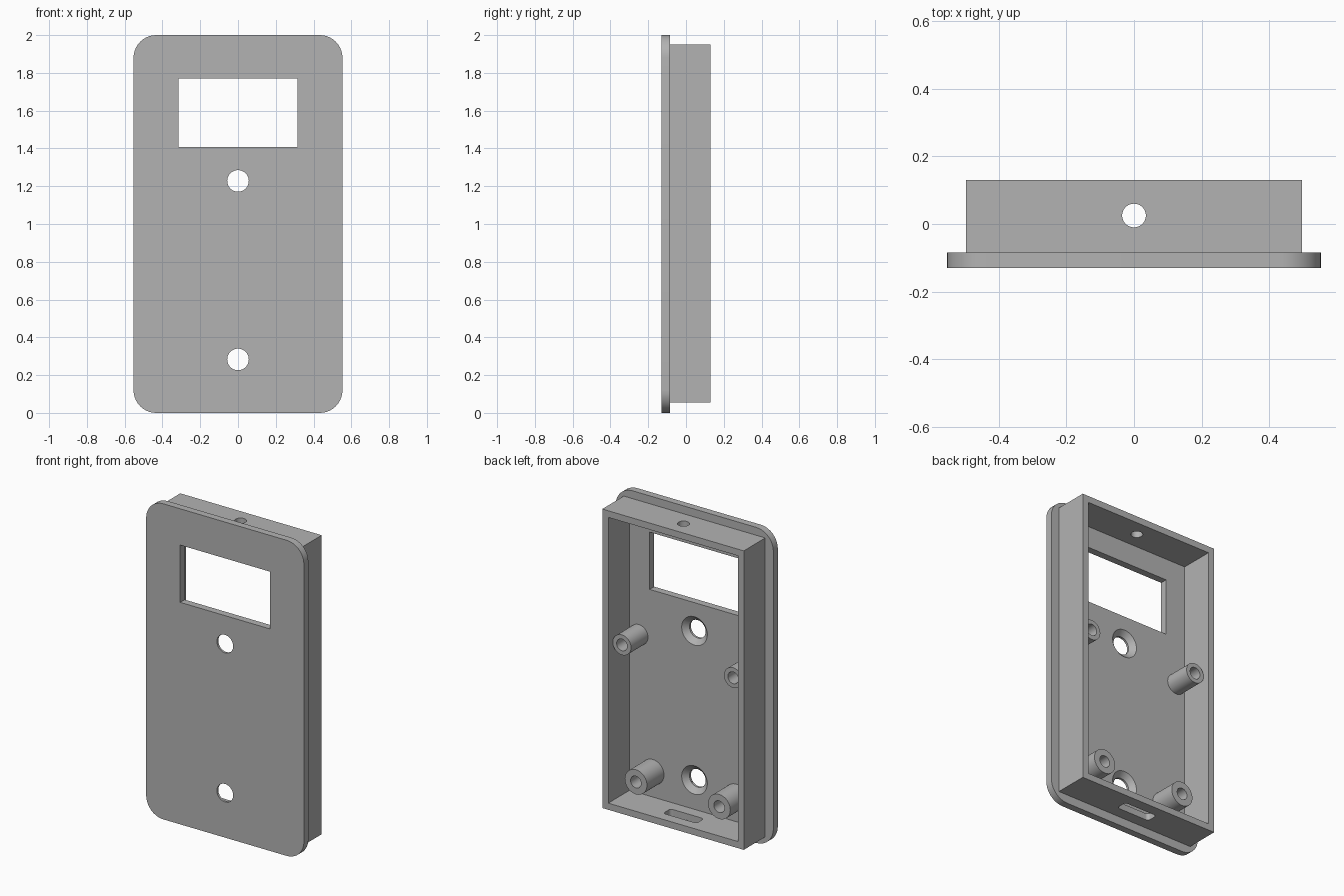
import bpy, bmesh, math
from mathutils import Matrix, Vector

cube = bpy.data.objects.get("Cube")
if cube:
    bpy.data.objects.remove(cube, do_unlink=True)

grey = bpy.data.materials.new("plain grey")
grey.use_nodes = True
colour = (0.45, 0.45, 0.45, 1)
grey.diffuse_color = colour
grey.node_tree.nodes["Principled BSDF"].inputs["Base Color"].default_value = colour

FRONT, FLOOR, BACK = -0.13, -0.085, 0.13
WALL = 0.042


def finish(name, bm):
    bmesh.ops.recalc_face_normals(bm, faces=bm.faces)
    mesh = bpy.data.meshes.new(name)
    bm.to_mesh(mesh)
    bm.free()
    mesh.materials.append(grey)
    ob = bpy.data.objects.new(name, mesh)
    bpy.context.collection.objects.link(ob)
    return ob


def block(name, low, high, axis=None, radius=0):
    """Box between two corners; edges along the given axis may be rounded."""
    low, high = Vector(low), Vector(high)
    bm = bmesh.new()
    bmesh.ops.create_cube(bm, size=1)
    for v in bm.verts:
        v.co = Vector(l + (c + 0.5) * (h - l) for l, c, h in zip(low, v.co, high))
    if axis is not None:
        edges = [e for e in bm.edges
                 if abs(e.verts[0].co[axis] - e.verts[1].co[axis]) > 1e-4]
        bmesh.ops.bevel(bm, geom=edges, offset=radius, segments=10,
                        profile=0.5, affect='EDGES')
    return finish(name, bm)


def tube(name, x, z, y0, y1, r0, r1=None):
    """Cylinder or cone running from y0 to y1."""
    bm = bmesh.new()
    bmesh.ops.create_cone(bm, cap_ends=True, segments=48, radius1=r0,
                          radius2=r0 if r1 is None else r1, depth=y1 - y0)
    turn = Matrix.Rotation(-math.pi / 2, 4, 'X')
    bm.transform(Matrix.Translation((x, (y0 + y1) / 2, z)) @ turn)
    return finish(name, bm)


def cut(ob, *cutters):
    bpy.context.view_layer.objects.active = ob
    for cutter in cutters:
        mod = ob.modifiers.new("cut", 'BOOLEAN')
        mod.operation, mod.solver, mod.object = 'DIFFERENCE', 'EXACT', cutter
        bpy.ops.object.modifier_apply(modifier=mod.name)
        bpy.data.objects.remove(cutter, do_unlink=True)


def smooth(ob):
    bpy.ops.object.select_all(action='DESELECT')
    ob.select_set(True)
    bpy.context.view_layer.objects.active = ob
    bpy.ops.object.shade_smooth_by_angle(angle=math.radians(30))


# Front plate with display window and countersunk screw holes
plate = block("front_plate", (-0.553, FRONT, 0), (0.553, FLOOR, 2), 1, 0.12)
cut(plate, block("window_cutter", (-0.314, -0.3, 1.407), (0.314, 0.1, 1.77)))
for z in (0.283, 1.228):
    cut(plate, tube("screw_cutter", 0, z, -0.3, 0.1, 0.057),
        tube("countersink_cutter", 0, z, -0.116, FLOOR + 0.001, 0.057, 0.091))
smooth(plate)

# Open-backed frame of walls, with cable hole above and socket slot below
LEFT, LOW, HIGH = 0.496, 0.055, 1.95
frame = block("wall_frame", (-LEFT, FLOOR, LOW), (LEFT, BACK, HIGH))
cut(frame, block("hollow_cutter", (-LEFT + WALL, -0.2, LOW + WALL),
                 (LEFT - WALL, 0.3, HIGH - WALL)))
hole = tube("cable_cutter", 0, 0, -0.1, 0.1, 0.035)
hole.data.transform(Matrix.Translation((0, 0.025, HIGH)) @ Matrix.Rotation(math.pi / 2, 4, 'X'))
slot = block("slot_cutter", (-0.117, -0.012, 0), (0.117, 0.062, 0.15), 2, 0.02)
cut(frame, hole, slot)
smooth(frame)

# Mounting posts, slimmer upper pair and wider lower pair
for level, x, z, radius in (("upper", 0.39, 1.1, 0.064), ("lower", 0.292, 0.257, 0.078)):
    for side, sign in (("left", 1), ("right", -1)):
        post = tube(f"{level}_{side}_post", sign * x, z, FLOOR, 0.085, radius)
        cut(post, tube("bore_cutter", sign * x, z, FLOOR + 0.01, 0.2, 0.037))
        smooth(post)
